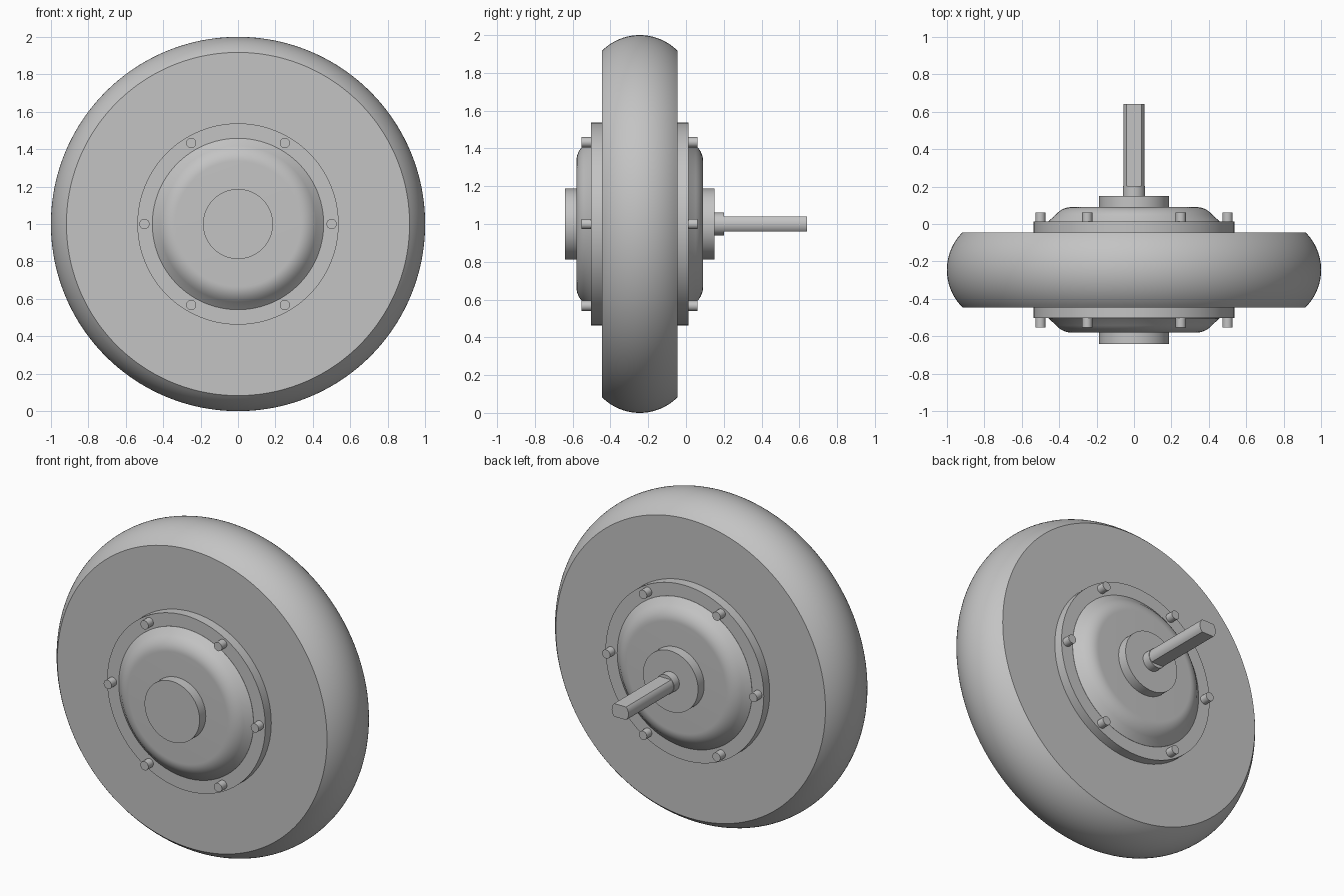
import bpy, bmesh, math
from mathutils import Matrix, Vector

cube = bpy.data.objects.get("Cube")
if cube:
    bpy.data.objects.remove(cube, do_unlink=True)

MID_Y, AXLE_Z = -0.245, 1.0   # centre plane of the wheel, height of its axis

grey = bpy.data.materials.new("plain grey")
grey.use_nodes = True
grey.diffuse_color = (0.55, 0.55, 0.55, 1)
grey.node_tree.nodes["Principled BSDF"].inputs["Base Color"].default_value = (0.55, 0.55, 0.55, 1)


def finish(name, bm):
    bmesh.ops.remove_doubles(bm, verts=bm.verts, dist=1e-5)
    bmesh.ops.recalc_face_normals(bm, faces=bm.faces)
    mesh = bpy.data.meshes.new(name)
    bm.to_mesh(mesh)
    bm.free()
    mesh.materials.append(grey)
    obj = bpy.data.objects.new(name, mesh)
    bpy.context.collection.objects.link(obj)
    obj.location = (0, MID_Y, AXLE_Z)
    bpy.ops.object.select_all(action='DESELECT')
    obj.select_set(True)
    bpy.context.view_layer.objects.active = obj
    bpy.ops.object.shade_smooth_by_angle(angle=math.radians(30))
    return obj


def revolve(name, profile, steps=96, centre=(0, 0)):
    """Spin (radius, y) points about the y axis, closing both ends on the axis."""
    bm = bmesh.new()
    points = [(0, profile[0][1])] + profile + [(0, profile[-1][1])]
    verts = [bm.verts.new((r, y, 0)) for r, y in points]
    edges = [bm.edges.new(pair) for pair in zip(verts, verts[1:])]
    bmesh.ops.spin(bm, geom=verts + edges, cent=(0, 0, 0), axis=(0, 1, 0),
                   angle=math.tau, steps=steps)
    bmesh.ops.translate(bm, verts=bm.verts, vec=(centre[0], 0, centre[1]))
    return finish(name, bm)


def disc(name, radius, y0, y1, **kw):
    return revolve(name, [(radius, y0), (radius, y1)], **kw)


# Tyre with a rounded tread
HALF, EDGE = 0.2, 0.917
sag = 1 - EDGE
arc_r = (HALF ** 2 + sag ** 2) / (2 * sag)
span = math.asin(HALF / arc_r)
tread = []
for i in range(25):
    a = span * (i / 12 - 1)
    tread.append((1 - arc_r + arc_r * math.cos(a), arc_r * math.sin(a)))
revolve("tyre", tread, steps=160)

# Hub parts repeated on both sides
for side, s in (("front", -1), ("back", 1)):
    disc(side + "_flange", 0.538, s * 0.19, s * 0.258)

    # Cover: sloped wall running into a rounded shoulder
    shoulder = [(0.458, s * 0.25), (0.458, s * 0.259)]
    start, corner, end = Vector((0.425, 0.288)), Vector((0.385, 0.335)), Vector((0.335, 0.335))
    for i in range(11):
        t = i / 10
        p = start * (1 - t) ** 2 + corner * 2 * t * (1 - t) + end * t ** 2
        shoulder.append((p.x, s * p.y))
    revolve(side + "_cover", shoulder)

    disc(side + "_hub_cap", 0.187, s * 0.32, s * 0.395, steps=64)

    for i in range(6):
        a = i * math.tau / 6
        disc(f"{side}_bolt_{i + 1}", 0.027, s * 0.25, s * 0.307, steps=24,
             centre=(0.5 * math.cos(a), 0.5 * math.sin(a)))

# Axle collar and shaft with flats above and below
disc("shaft_collar", 0.06, 0.38, 0.447, steps=48)

bm = bmesh.new()
R, FLAT = 0.057, 0.04
flat_a = math.asin(FLAT / R)
ring = []
for base in (0, math.pi):
    for i in range(13):
        a = base + flat_a * (i / 6 - 1)
        ring.append(bm.verts.new((R * math.cos(a), 0.42, R * math.sin(a))))
face = bm.faces.new(ring)
ext = bmesh.ops.extrude_face_region(bm, geom=[face])
bmesh.ops.translate(bm, vec=(0, 0.465, 0),
                    verts=[g for g in ext["geom"] if isinstance(g, bmesh.types.BMVert)])
finish("axle_shaft", bm)
